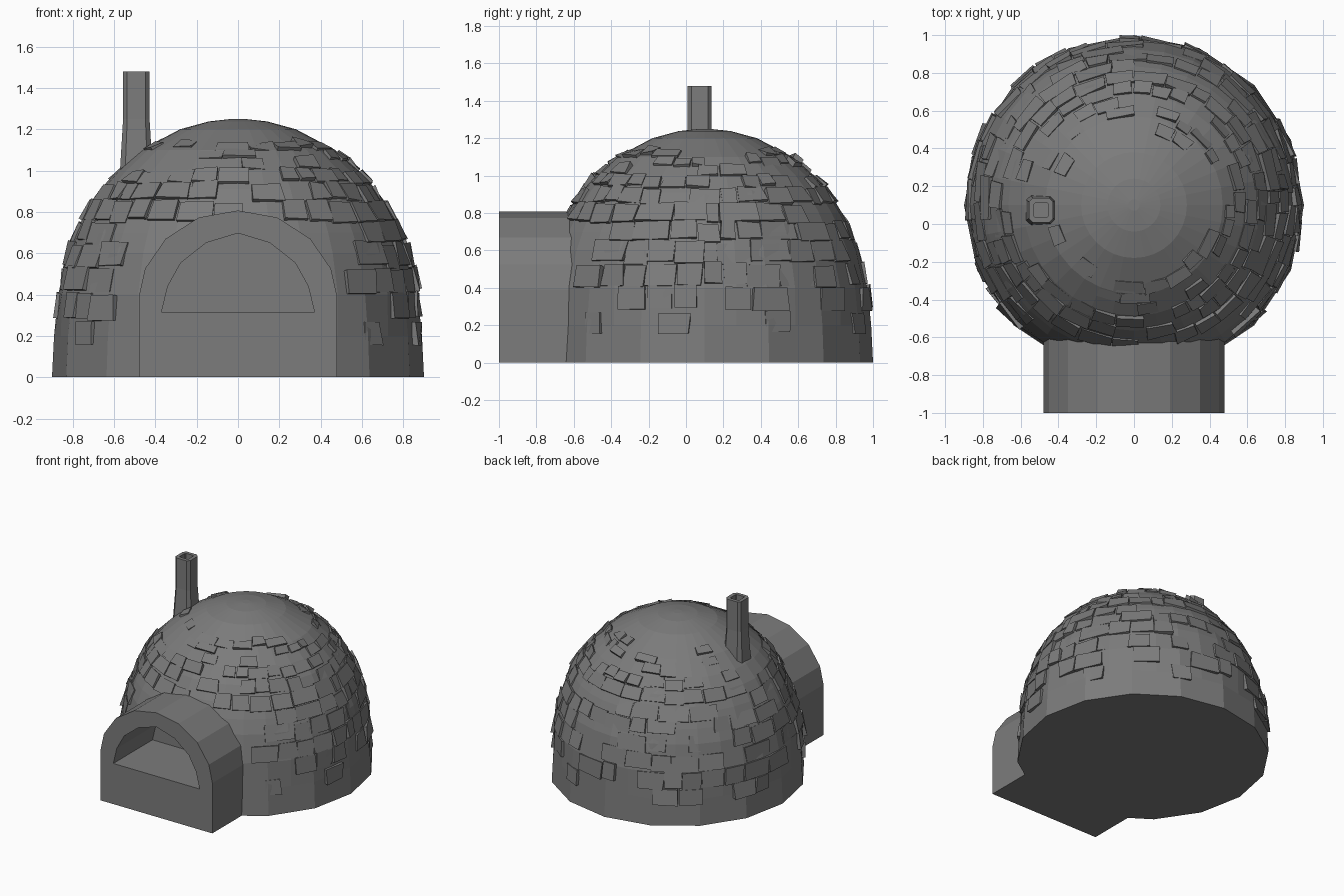
import bpy, bmesh, math, random
from mathutils import Vector

if "Cube" in bpy.data.objects:
    bpy.data.objects.remove(bpy.data.objects["Cube"])

random.seed(7)
CY = 0.1                                   # dome centre in y
stone = bpy.data.materials.new("grey stone")
stone.diffuse_color = (0.2, 0.2, 0.2, 1)
stone.use_nodes = True
stone.node_tree.nodes["Principled BSDF"].inputs["Base Color"].default_value = stone.diffuse_color


def make(name, bm):
    bmesh.ops.recalc_face_normals(bm, faces=bm.faces)
    me = bpy.data.meshes.new(name)
    bm.to_mesh(me)
    bm.free()
    me.materials.append(stone)
    ob = bpy.data.objects.new(name, me)
    bpy.context.scene.collection.objects.link(ob)
    return ob


def loft(bm, rings, caps=True):
    """Skin closed rings of points, one after another."""
    vr = [[bm.verts.new(p) for p in r] for r in rings]
    n = len(vr[0])
    for a, b in zip(vr, vr[1:]):
        for i in range(n):
            j = (i + 1) % n
            bm.faces.new((a[i], a[j], b[j], b[i]))
    if caps:
        bm.faces.new(vr[0][::-1])
        bm.faces.new(vr[-1])


# Dome shell: 16-sided foot that turns rounder higher up
PROFILE = [(.9, 0), (.89, .2), (.87, .4), (.825, .6), (.785, .7), (.735, .8),
           (.665, .91), (.585, 1.0), (.47, 1.1), (.28, 1.2), (.14, 1.238), (.03, 1.25)]


def radius(z):
    for (r0, z0), (r1, z1) in zip(PROFILE, PROFILE[1:]):
        if z <= z1:
            return r0 + (r1 - r0) * (z - z0) / (z1 - z0)
    return 0


def dome_ring(r, z):
    pts = []
    for i in range(32):
        a = math.tau * i / 32
        k = math.cos(math.pi / 16) if i % 2 and z < .3 else 1
        pts.append((r * k * math.cos(a), CY + r * k * math.sin(a), z))
    return pts


bm = bmesh.new()
loft(bm, [dome_ring(r, z) for r, z in PROFILE])
dome = make("dome", bm)


# Arched porch and its opening
def arch(half, y):
    pts = half + [(-x, z) for x, z in half[-2::-1]]
    return [(x, y, z) for x, z in pts]


def arch_solid(name, half, y0, y1):
    bm = bmesh.new()
    loft(bm, [arch(half, y0), arch(half, y1)])
    return make(name, bm)


porch = arch_solid("porch", [(.48, 0), (.48, .39), (.45, .525), (.35, .67),
                             (.19, .773), (0, .807)], -1.0, -.48)
cutter = arch_solid("opening_cutter", [(.37, .315), (.34, .44), (.277, .553),
                                       (.155, .65), (0, .697)], -1.1, -.52)
for ob in (porch, dome):
    mod = ob.modifiers.new("opening", 'BOOLEAN')
    mod.operation = 'DIFFERENCE'
    mod.solver = 'EXACT'
    mod.object = cutter
    bpy.context.view_layer.objects.active = ob
    bpy.ops.object.modifier_apply(modifier=mod.name)
bpy.data.objects.remove(cutter)


# Uneven bricks standing slightly proud of the dome
def on_dome(a, z, off):
    r = radius(z)
    p = Vector((r * math.cos(a), CY + r * math.sin(a), z))
    return p + (p - Vector((0, CY, .25))).normalized() * off


ROWS = [.16, .28, .41, .53, .65, .75, .85, .935, 1.0, 1.055, 1.1, 1.14]
bm = bmesh.new()
for row, (z0, z1) in enumerate(zip(ROWS, ROWS[1:])):
    zm = (z0 + z1) / 2
    chance = .25 if row == 0 else .8 if row < 8 else .5
    a = random.uniform(0, .3)
    end = a + math.tau
    while a < end - .08:
        w = random.uniform(.11, .23) * (1 if row < 6 else .75) / radius(zm)
        b = min(a + w, end)
        mid = on_dome((a + b) / 2, zm, 0)
        at_porch = mid.y < 0 and abs(mid.x) < .58 and zm < .8
        at_flue = (mid - Vector((-.49, .08, 1.03))).length < .17
        if random.random() < chance and not at_porch and not at_flue:
            g, h = .004 / radius(zm), random.uniform(-.012, .012)
            lo, hi = z0 + .004 + h, z1 - .004 + h
            corners = [(a + g, lo), (b - g, lo), (b - g, hi), (a + g, hi)]
            lift = random.uniform(.006, .02)
            loft(bm, [[on_dome(t, z, -.04) for t, z in corners],
                      [on_dome(t + random.uniform(-.01, .01), z,
                               lift + random.uniform(-.012, .01)) for t, z in corners]])
        a = b
make("bricks", bm)


# Chimney: chamfered square flue, flared at the foot, hollow at the top
def flue_ring(h, z, c):
    k = h - c
    pts = [(h, -k), (h, k), (k, h), (-k, h), (-h, k), (-h, -k), (-k, -h), (k, -h)]
    return [(x - .492, y + .073, z) for x, y in pts]


bm = bmesh.new()
loft(bm, [flue_ring(.085, .9, .025), flue_ring(.076, 1.05, .024),
          flue_ring(.064, 1.25, .02), flue_ring(.064, 1.48, .02),
          flue_ring(.037, 1.48, .004), flue_ring(.037, 1.2, .004)])
make("chimney", bm)
